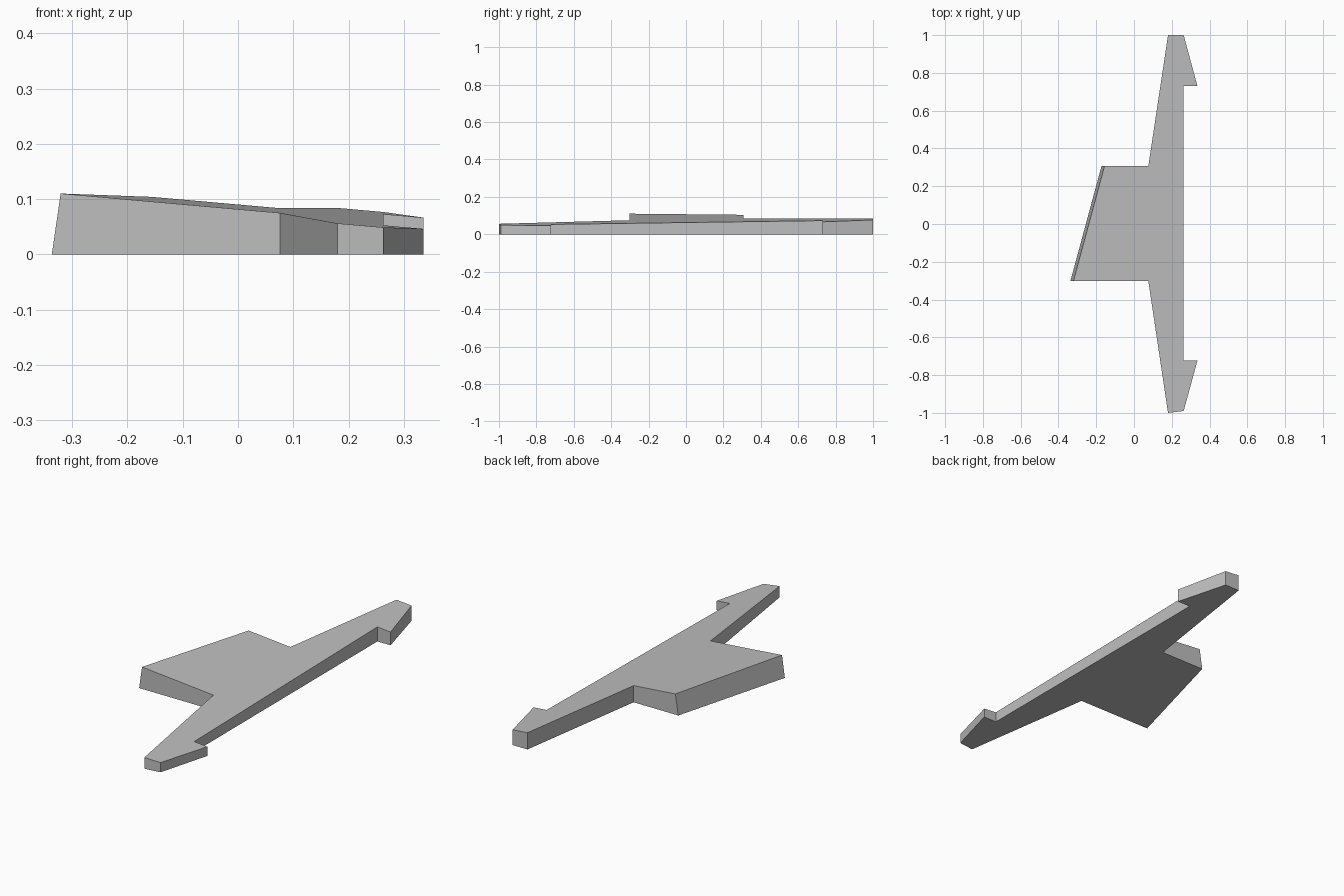
import bpy
import bmesh

cube = bpy.data.objects.get("Cube")
if cube:
    bpy.data.objects.remove(cube, do_unlink=True)

# Light grey material
grey = bpy.data.materials.new("light grey")
grey.use_nodes = True
colour = (0.52, 0.52, 0.52, 1.0)
grey.diffuse_color = colour
bsdf = next(n for n in grey.node_tree.nodes if n.type == 'BSDF_PRINCIPLED')
bsdf.inputs["Base Color"].default_value = colour

# Flat base outline, counter-clockwise: body edge, front wing, spine, back wing
outline = [
    (-0.337, -0.303), (0.076, -0.303),
    (0.18, -1.0), (0.263, -0.99), (0.336, -0.723), (0.263, -0.723),
    (0.263, 0.73), (0.336, 0.73), (0.263, 1.0), (0.18, 1.0),
    (0.076, 0.307), (-0.172, 0.307),
]


def top_height(x, y):
    """Height of the sloping top plane."""
    return 0.0860 - 0.0884 * x + 0.0140 * y


bm = bmesh.new()
base = bm.faces.new([bm.verts.new((x, y, 0)) for x, y in outline])
ext = bmesh.ops.extrude_face_region(bm, geom=[base], use_keep_orig=True)
for v in [g for g in ext["geom"] if isinstance(g, bmesh.types.BMVert)]:
    # The outer body edge leans inward
    if v.co.x < 0:
        v.co.x += 0.016
    v.co.z = top_height(v.co.x, v.co.y)
bmesh.ops.recalc_face_normals(bm, faces=bm.faces[:])

mesh = bpy.data.meshes.new("winged_slab")
bm.to_mesh(mesh)
bm.free()
mesh.materials.append(grey)
slab = bpy.data.objects.new("winged_slab", mesh)
bpy.context.collection.objects.link(slab)
